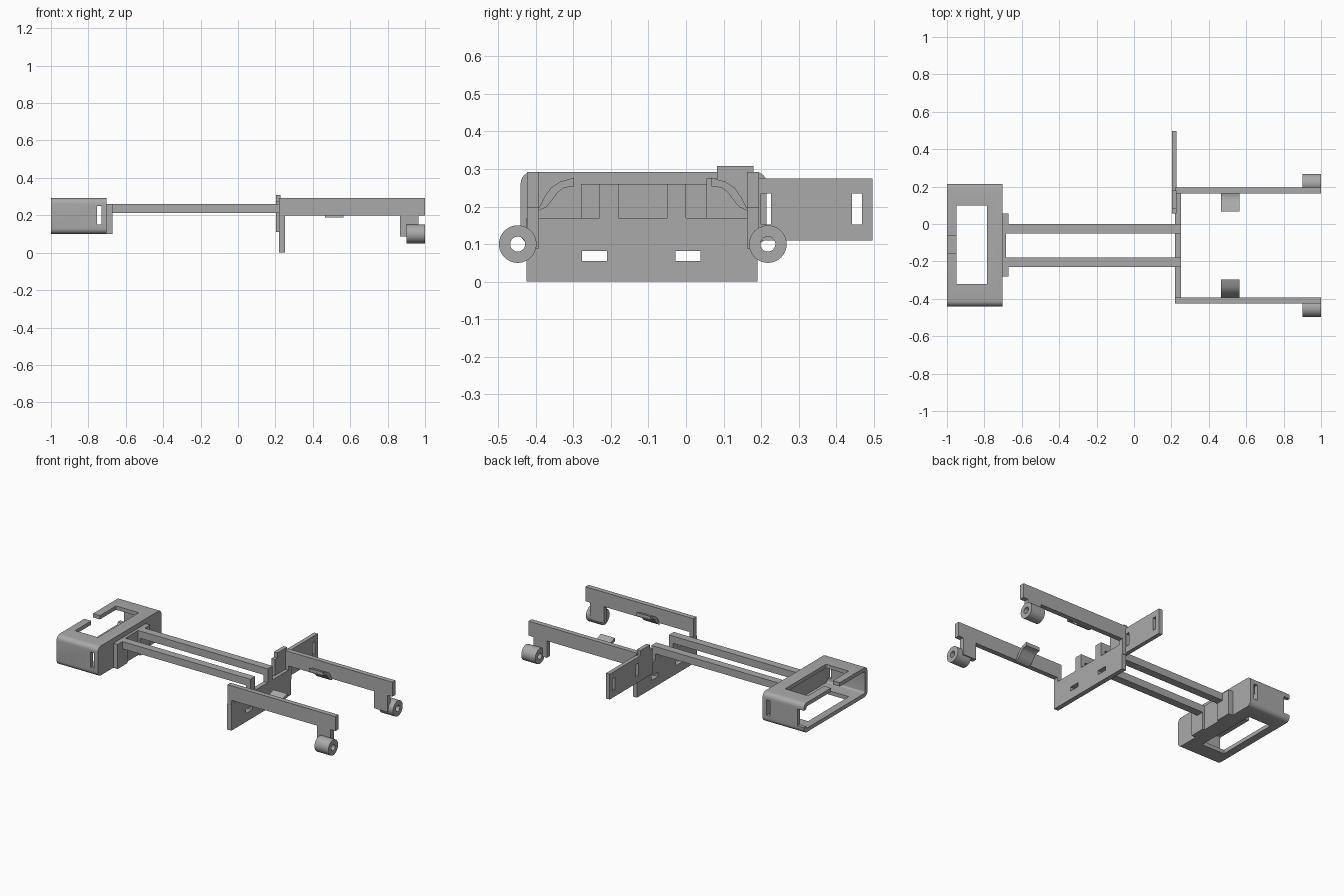
import bpy, bmesh, math
from mathutils import Vector

cube = bpy.data.objects.get("Cube")
if cube:
    bpy.data.objects.remove(cube, do_unlink=True)

grey = bpy.data.materials.new("plain grey")
grey.use_nodes = True
colour = (0.4, 0.4, 0.4, 1)
grey.diffuse_color = colour
grey.node_tree.nodes["Principled BSDF"].inputs["Base Color"].default_value = colour

MID = -0.115  # symmetry plane of the arms, in y


def prism(name, axis, pts, a, b):
    """Extrude a 2D outline from a to b along x or y."""
    bm = bmesh.new()
    place = (lambda p: (a, p[0], p[1])) if axis == "x" else (lambda p: (p[0], a, p[1]))
    face = bm.faces.new([bm.verts.new(place(p)) for p in pts])
    side = bmesh.ops.extrude_face_region(bm, geom=[face])["geom"]
    shift = Vector((b - a, 0, 0)) if axis == "x" else Vector((0, b - a, 0))
    bmesh.ops.translate(bm, verts=[g for g in side if isinstance(g, bmesh.types.BMVert)], vec=shift)
    bmesh.ops.recalc_face_normals(bm, faces=bm.faces)
    mesh = bpy.data.meshes.new(name)
    bm.to_mesh(mesh)
    bm.free()
    mesh.materials.append(grey)
    obj = bpy.data.objects.new(name, mesh)
    bpy.context.collection.objects.link(obj)
    return obj


def box(name, x, y, z):
    return prism(name, "x", [(y[0], z[0]), (y[1], z[0]), (y[1], z[1]), (y[0], z[1])], *x)


def round_rect(y, z, r, steps=6):
    pts = []
    corners = [(y[1] - r, z[1] - r), (y[0] + r, z[1] - r), (y[0] + r, z[0] + r), (y[1] - r, z[0] + r)]
    for i, (cy, cz) in enumerate(corners):
        for k in range(steps + 1):
            t = math.pi / 2 * (i + k / steps)
            pts.append((cy + r * math.cos(t), cz + r * math.sin(t)))
    return pts


def disc(y, z, r, n=40):
    return [(y + r * math.cos(2 * math.pi * k / n), z + r * math.sin(2 * math.pi * k / n)) for k in range(n)]


def cut(obj, *cutters):
    for c in cutters:
        mod = obj.modifiers.new("cut", "BOOLEAN")
        mod.operation, mod.solver, mod.object = "DIFFERENCE", "EXACT", c
        bpy.context.view_layer.objects.active = obj
        bpy.ops.object.modifier_apply(modifier=mod.name)
        bpy.data.objects.remove(c, do_unlink=True)


# Hollow end housing, open on its outer side
housing = prism("housing", "x", round_rect((-0.44, 0.215), (0.1, 0.292), 0.03), -1, -0.703)
cut(housing,
    prism("cavity", "x", round_rect((-0.415, 0.19), (0.125, 0.267), 0.012), -1.1, -0.728),
    box("window", (-0.95, -0.785), (-0.32, 0.1), (0, 0.4)),
    box("top_gap", (-1.1, -0.94), (-0.155, -0.065), (0.2, 0.4)),
    box("wall_slots", (-0.755, -0.73), (-0.6, 0.4), (0.15, 0.25)),
    box("edge_notch", (-1.1, -0.955), (0.1, 0.4), (0.14, 0.25)))

# Rod mounting plate with a thinner middle
box("rod_mount", (-0.71, -0.685), (-0.2, -0.03), (0.1, 0.26))
for y in ((-0.28, -0.18), (-0.05, 0.055)):
    box("rod_mount_pad", (-0.71, -0.672), y, (0.1, 0.26))

# Twin rods
rods = ((-0.23, -0.18), (-0.05, 0.0))
for y in rods:
    box("rod", (-0.68, 0.24), y, (0.213, 0.26))

# Cross plate with raised posts holding the rods
outline = [(-0.425, 0), (0.19, 0), (0.19, 0.17)]
for y0, y1 in reversed(rods):
    outline += [(y1, 0.17), (y1, 0.26), (y0, 0.26), (y0, 0.17)]
outline += [(-0.425, 0.17)]
cross = prism("cross_plate", "x", outline, 0.22, 0.25)
cut(cross, *[box("slot", (0.1, 0.4), (y, y + 0.067), (0.055, 0.082)) for y in (-0.277, -0.028)])

# Slotted side plate with a top tab
side = prism("side_plate", "x", [(0.055, 0.11), (0.497, 0.11), (0.497, 0.275), (0.18, 0.275),
                                 (0.18, 0.308), (0.082, 0.308), (0.082, 0.275), (0.055, 0.275)], 0.202, 0.228)
cut(side, *[box("slot", (0.1, 0.4), (y, y + 0.026), (0.152, 0.235)) for y in (0.2, 0.442)])

# Arms, inner hooks and rings, mirrored about the middle plane
arm_outline = [(0.22, 0.1), (0.25, 0.1), (0.25, 0.198), (0.867, 0.198), (0.867, 0.088),
               (0.965, 0.088), (0.965, 0.198), (1, 0.198), (1, 0.292), (0.22, 0.292)]
hook_outline = [(0.28, 0.19), (0.262, 0.225), (0.245, 0.25), (0.22, 0.266), (0.183, 0.277),
                (0.183, 0.254), (0.21, 0.25), (0.226, 0.238), (0.243, 0.215), (0.258, 0.198), (0.28, 0.188)]
for s, label in ((-1, "front"), (1, "back")):
    arm = prism(label + "_arm", "y", arm_outline, MID + s * 0.277, MID + s * 0.309)
    cut(arm, prism("bore", "x", disc(MID + s * 0.333, 0.1, 0.02), 0.8, 1.1))
    prism(label + "_hook", "x", [(MID + s * y, z) for y, z in hook_outline], 0.465, 0.565)
    ring = prism(label + "_ring", "x", disc(MID + s * 0.333, 0.1, 0.05), 0.9, 1)
    cut(ring, prism("bore", "x", disc(MID + s * 0.333, 0.1, 0.02), 0.8, 1.1))

# Smooth the round parts while keeping edges sharp
bpy.ops.object.select_all(action="DESELECT")
for obj in bpy.context.collection.objects:
    if obj.type == "MESH" and grey.name in obj.data.materials:
        obj.select_set(True)
        bpy.context.view_layer.objects.active = obj
bpy.ops.object.shade_smooth_by_angle(angle=math.radians(30))
